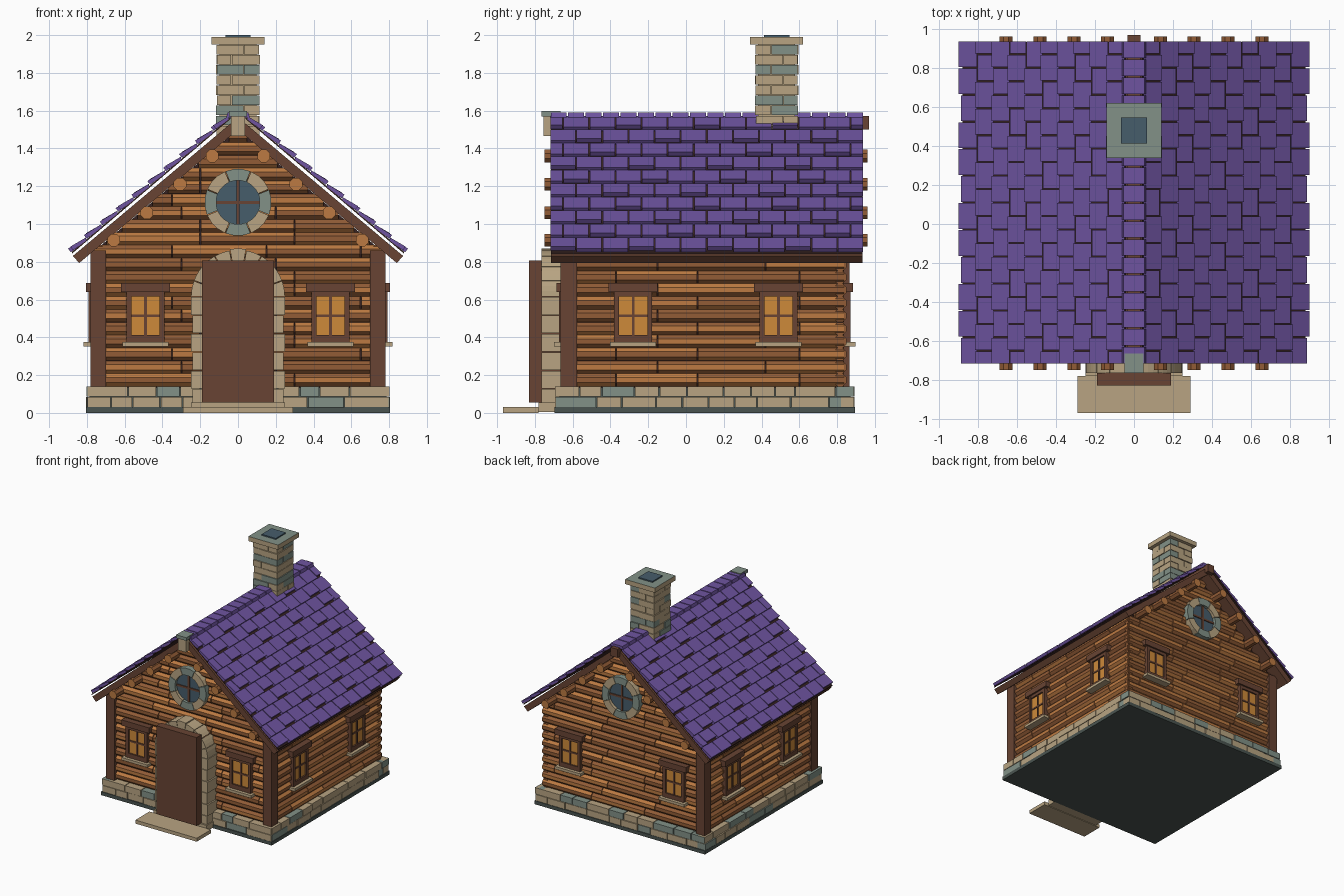
import bpy, bmesh, math, random
from math import pi, cos, sin

if "Cube" in bpy.data.objects:
    bpy.data.objects.remove(bpy.data.objects["Cube"])

random.seed(4)


def mat(name, rgb):
    m = bpy.data.materials.new(name)
    lin = [((c / 255 + 0.055) / 1.055) ** 2.4 for c in rgb]
    m.diffuse_color = (*lin, 1)
    m.use_nodes = True
    m.node_tree.nodes["Principled BSDF"].inputs["Base Color"].default_value = m.diffuse_color
    return m


PURPLE, UNDER, LOG, LIGHT, BEAM, AMBER, SAND, GREY, SLAB, GLASS = range(10)
MATS = [mat("roof purple", (110, 84, 160)), mat("dark gap brown", (56, 36, 34)),
        mat("log brown", (146, 92, 54)), mat("light wood", (188, 122, 66)),
        mat("beam brown", (104, 68, 51)), mat("window amber", (206, 138, 58)),
        mat("sand stone", (184, 164, 130)), mat("grey stone", (130, 145, 135)),
        mat("slab grey", (74, 84, 80)), mat("glass blue", (70, 93, 107))]


def prism(bm, pts, axis, a, b, m):
    """Extrude a 2D outline along an axis; returns the faces, caps last."""
    place = {'x': lambda p, t: (t, p[0], p[1]), 'y': lambda p, t: (p[0], t, p[1]),
             'z': lambda p, t: (p[0], p[1], t)}[axis]
    va = [bm.verts.new(place(p, a)) for p in pts]
    vb = [bm.verts.new(place(p, b)) for p in pts]
    n = len(pts)
    fs = [bm.faces.new((va[i], va[(i + 1) % n], vb[(i + 1) % n], vb[i])) for i in range(n)]
    fs += [bm.faces.new(va), bm.faces.new(vb[::-1])]
    for f in fs:
        f.material_index = m
    return fs


def box(bm, x0, x1, y0, y1, z0, z1, m):
    return prism(bm, [(x0, y0), (x1, y0), (x1, y1), (x0, y1)], 'z', z0, z1, m)


def finish(bm, name, loc=(0, 0, 0), rot=0):
    bmesh.ops.recalc_face_normals(bm, faces=bm.faces)
    me = bpy.data.meshes.new(name)
    bm.to_mesh(me)
    bm.free()
    for m in MATS:
        me.materials.append(m)
    ob = bpy.data.objects.new(name, me)
    ob.location, ob.rotation_euler = loc, (0, 0, rot)
    bpy.context.collection.objects.link(ob)
    return ob


def ngon(cx, cz, r, n, off=0.5):
    return [(cx + r * cos(2 * pi * (i + off) / n), cz + r * sin(2 * pi * (i + off) / n)) for i in range(n)]


def arc_block(bm, cx, cz, ri, ro, a0, a1, y0, y1, m, n=3):
    ang = [a0 + (a1 - a0) * i / n for i in range(n + 1)]
    pts = [(cx + ro * cos(a), cz + ro * sin(a)) for a in ang]
    pts += [(cx + ri * cos(a), cz + ri * sin(a)) for a in reversed(ang)]
    prism(bm, pts, 'y', y0, y1, m)


def cuts(a, b, lo, hi):
    """Random joint positions between a and b."""
    out = [a]
    while b - out[-1] > hi + lo * 0.5:
        out.append(out[-1] + random.uniform(lo, hi))
    return out + [b]


X, Y0, Y1, YM = 0.77, -0.65, 0.85, 0.10   # outer wall faces
SLOPE = 0.84

# Foundation slab and two courses of stones
bm = bmesh.new()
box(bm, -0.805, 0.805, -0.695, 0.895, 0, 0.03, SLAB)
finish(bm, "foundation_slab")
bm = bmesh.new()
box(bm, -0.785, 0.785, -0.67, 0.87, 0.03, 0.135, SLAB)
for z0, z1 in ((0.03, 0.083), (0.087, 0.14)):
    for along, a, b in (('x', -0.80, 0.80), ('y', -0.69, 0.89)):
        for side in (0, 1):
            c = cuts(a, b, 0.1, 0.22)
            for p, q in zip(c, c[1:]):
                m = random.choice((SAND, SAND, GREY))
                d = random.uniform(-0.004, 0.004)
                p, q = p + 0.003, q - 0.003
                if along == 'x':
                    y = (-0.69 + d, -0.62) if side == 0 else (0.82, 0.89 + d)
                    box(bm, p, q, *y, z0, z1, m)
                else:
                    x = (-0.80 + d, -0.73) if side == 0 else (0.73, 0.80 + d)
                    box(bm, *x, p, q, z0, z1, m)
finish(bm, "foundation_stones")

# Dark core behind the logs
bm = bmesh.new()
prism(bm, [(-0.745, 0.1), (0.745, 0.1), (0.745, 0.87), (0, 1.5), (-0.745, 0.87)], 'y', Y0 + 0.022, Y1 - 0.022, UNDER)
finish(bm, "wall_core")


# Log walls, rows of faceted logs with staggered joints
def log(bm, axis, c, z, a, b):
    fs = prism(bm, ngon(c, z, 0.0365, 8), axis, a + 0.003, b - 0.003, LOG)
    for i in random.sample(range(8), 3):
        fs[i].material_index = LIGHT


R, H = 0.034, 0.068
bm = bmesh.new()
for row in range(20):
    z = 0.14 + H * (row + 0.5)
    half = min(X - 0.005, (1.5 - z) / SLOPE + 0.01)
    shift = (0.3, -0.3, 0.15, -0.2)[row % 4]
    for c in (Y0 + R, Y1 - R):
        js = [-half] + [j for j in (shift - 0.5, shift, shift + 0.5) if abs(j) < half - 0.08] + [half]
        for a, b in zip(js, js[1:]):
            log(bm, 'x', c, z, a, b)
finish(bm, "gable_wall_logs")
bm = bmesh.new()
for row in range(11):
    z = 0.14 + H * (row + 0.5)
    js = [Y0 + 0.01] + ([-0.15, 0.42] if row % 2 else [-0.37, 0.06, 0.6]) + [Y1 - 0.01]
    for s in (-1, 1):
        for a, b in zip(js, js[1:]):
            log(bm, 'y', s * (X - R), z, a, b)
finish(bm, "side_wall_logs")

# Corner posts
for name, sx, y0, y1 in (("front_left_post", -1, -0.665, -0.577), ("front_right_post", 1, -0.665, -0.577),
                         ("back_left_post", -1, 0.777, 0.865)):
    bm = bmesh.new()
    box(bm, *sorted((sx * 0.70, sx * 0.782)), y0, y1, 0.14, 0.86, BEAM)
    finish(bm, name)

# Roof deck, ridge beam and purlins
bm = bmesh.new()
for s in (-1, 1):
    prism(bm, [(0, 1.5), (0, 1.565), (s * 0.875, 0.83), (s * 0.84, 0.794)], 'y', -0.715, 0.935, BEAM)
finish(bm, "roof_deck")
bm = bmesh.new()
box(bm, -0.033, 0.033, -0.72, 0.97, 1.50, 1.572, BEAM)
finish(bm, "ridge_beam")
bm = bmesh.new()
for s in (-1, 1):
    for x, z in ((0.137, 1.36), (0.307, 1.21), (0.482, 1.06), (0.657, 0.915)):
        for f in prism(bm, ngon(s * x, z, 0.036, 8), 'y', -0.75, 0.962, LOG)[-2:]:
            f.material_index = LIGHT
finish(bm, "purlins")


# Shingles in overlapping rows
def roof(x):
    return 1.635 - 0.85 * x


bm = bmesh.new()
W = 1.66 / 12
for s in (-1, 1):
    prism(bm, [(s * x, roof(x) + d) for x, d in ((0.04, -0.035), (0.88, -0.035), (0.88, -0.045), (0.04, -0.045))],
          'y', -0.715, 0.935, UNDER)
    for row in range(10):
        off = W / 2 if row % 2 else 0
        ys = [-0.72] + [-0.72 + off + W * i for i in range(0 if off else 1, 12)] + [0.94]
        for i, (a, b) in enumerate(zip(ys, ys[1:])):
            x0 = 0.90 - 0.084 * row - (0.012 if (i + row) % 3 == 0 else 0)
            x1 = 0.806 - 0.084 * row
            pts = [(x0, 0), (x0 - 0.015, -0.032), (x1, -0.04), (x1, -0.022)]
            prism(bm, [(s * x, roof(x) + d) for x, d in pts], 'y', a + 0.003, b - 0.003, PURPLE)
finish(bm, "roof_shingles")

# Ridge caps and the front key stone
bm = bmesh.new()
n = 18
for i in range(n):
    a = -0.72 + 1.66 / n * i
    prism(bm, [(-0.062, 1.565), (-0.055, 1.59), (0.055, 1.59), (0.062, 1.565)], 'y', a + 0.004, a + 1.66 / n - 0.004, PURPLE)
finish(bm, "ridge_caps")
bm = bmesh.new()
box(bm, -0.036, 0.036, -0.755, -0.69, 1.465, 1.57, SAND)
box(bm, -0.048, 0.048, -0.765, -0.665, 1.57, 1.597, GREY)
finish(bm, "gable_key_stone")

# Chimney with staggered stone courses, cap and flue
bm = bmesh.new()
CY = 0.48
box(bm, -0.098, 0.098, CY - 0.098, CY + 0.098, 1.45, 1.95, SAND)
for row in range(9):
    z = 1.468 + 0.0535 * row
    t = (0.03, -0.035)[row % 2]
    for ix, (a, b) in enumerate(((-0.11, t), (t, 0.11))):
        for iy, (c, d) in enumerate(((-0.11, -t), (-t, 0.11))):
            m = GREY if row in (3, 6) and random.random() < 0.75 else random.choice((SAND,) * 6 + (GREY,))
            e = random.uniform(0, 0.006)
            box(bm, a - e * (1 - ix) + 0.002 * ix, b + e * ix - 0.002 * (1 - ix),
                CY + c - e * (1 - iy) + 0.002 * iy, CY + d + e * iy - 0.002 * (1 - iy), z + 0.002, z + 0.0515, m)
finish(bm, "chimney_stones")
bm = bmesh.new()
box(bm, -0.14, 0.14, CY - 0.14, CY + 0.14, 1.95, 1.99, SAND)[-1].material_index = GREY
box(bm, -0.067, 0.067, CY - 0.067, CY + 0.067, 1.98, 2.0, GLASS)
finish(bm, "chimney_cap")

# Door, stone arch and step
bm = bmesh.new()
box(bm, -0.19, 0.19, -0.83, -0.765, 0.055, 0.808, BEAM)
finish(bm, "door")
bm = bmesh.new()
for s in (-1, 1):
    zs = [0.03 + 0.0975 * i for i in range(7)]
    for i, (a, b) in enumerate(zip(zs, zs[1:])):
        w = 0.25 if i % 2 else 0.242
        box(bm, *sorted((s * 0.185, s * w)), -0.765, -0.63, a + 0.002, b - 0.002, SAND)
for i in range(9):
    arc_block(bm, 0, 0.615, 0.185, 0.255 if i == 4 else 0.248, pi * i / 9 + 0.008, pi * (i + 1) / 9 - 0.008, -0.765, -0.63, SAND)
finish(bm, "door_arch")
bm = bmesh.new()
prism(bm, [(0.187 * cos(pi * i / 12), 0.615 + 0.187 * sin(pi * i / 12)) for i in range(13)] + [(-0.187, 0.03), (0.187, 0.03)],
      'y', -0.764, -0.66, BEAM)
finish(bm, "door_backing")
bm = bmesh.new()
box(bm, -0.29, 0.29, -0.97, -0.78, 0, 0.03, SAND)
box(bm, -0.25, 0.25, -0.78, -0.69, 0.005, 0.055, SAND)
finish(bm, "door_step")


# Windows, built facing -y and turned to each wall
def window(name, loc, rot):
    bm = bmesh.new()
    box(bm, -0.08, 0.08, -0.008, 0.03, 0.4, 0.63, AMBER)
    for s in (-1, 1):
        box(bm, *sorted((s * 0.075, s * 0.1)), -0.022, 0.03, 0.375, 0.64, BEAM)
    box(bm, -0.075, 0.075, -0.021, 0.03, 0.375, 0.412, BEAM)
    box(bm, -0.075, 0.075, -0.021, 0.03, 0.615, 0.64, BEAM)
    box(bm, -0.007, 0.007, -0.015, 0.02, 0.41, 0.62, BEAM)
    box(bm, -0.075, 0.075, -0.014, 0.02, 0.508, 0.522, BEAM)
    box(bm, -0.13, 0.13, -0.035, 0.03, 0.64, 0.688, BEAM)
    box(bm, -0.122, 0.122, -0.048, 0.03, 0.352, 0.375, SAND)
    finish(bm, name, loc, rot)


for side, s in (("left", -1), ("right", 1)):
    window("front_window_" + side, (s * 0.49, Y0, 0), 0)
    window("back_window_" + side, (s * 0.49, Y1, 0), pi)
    for end, y in (("front", -0.28), ("rear", 0.49)):
        window(side + "_wall_window_" + end, (s * X, y, 0), s * pi / 2)

# Round gable windows
for name, y, rot in (("front_round_window", Y0, 0), ("back_round_window", Y1, pi)):
    bm = bmesh.new()
    prism(bm, ngon(0, 1.115, 0.122, 24), 'y', -0.01, 0.03, GLASS)
    for i in range(8):
        a = pi / 4 * (i - 0.5)
        arc_block(bm, 0, 1.115, 0.116, 0.177, a + 0.012, a + pi / 4 - 0.012, -0.035, 0.03, GREY if i % 2 == 0 else SAND)
    box(bm, -0.008, 0.008, -0.018, 0.01, 1.0, 1.23, BEAM)
    box(bm, -0.116, 0.116, -0.017, 0.01, 1.107, 1.123, BEAM)
    finish(bm, name, (0, y, 0), rot)
